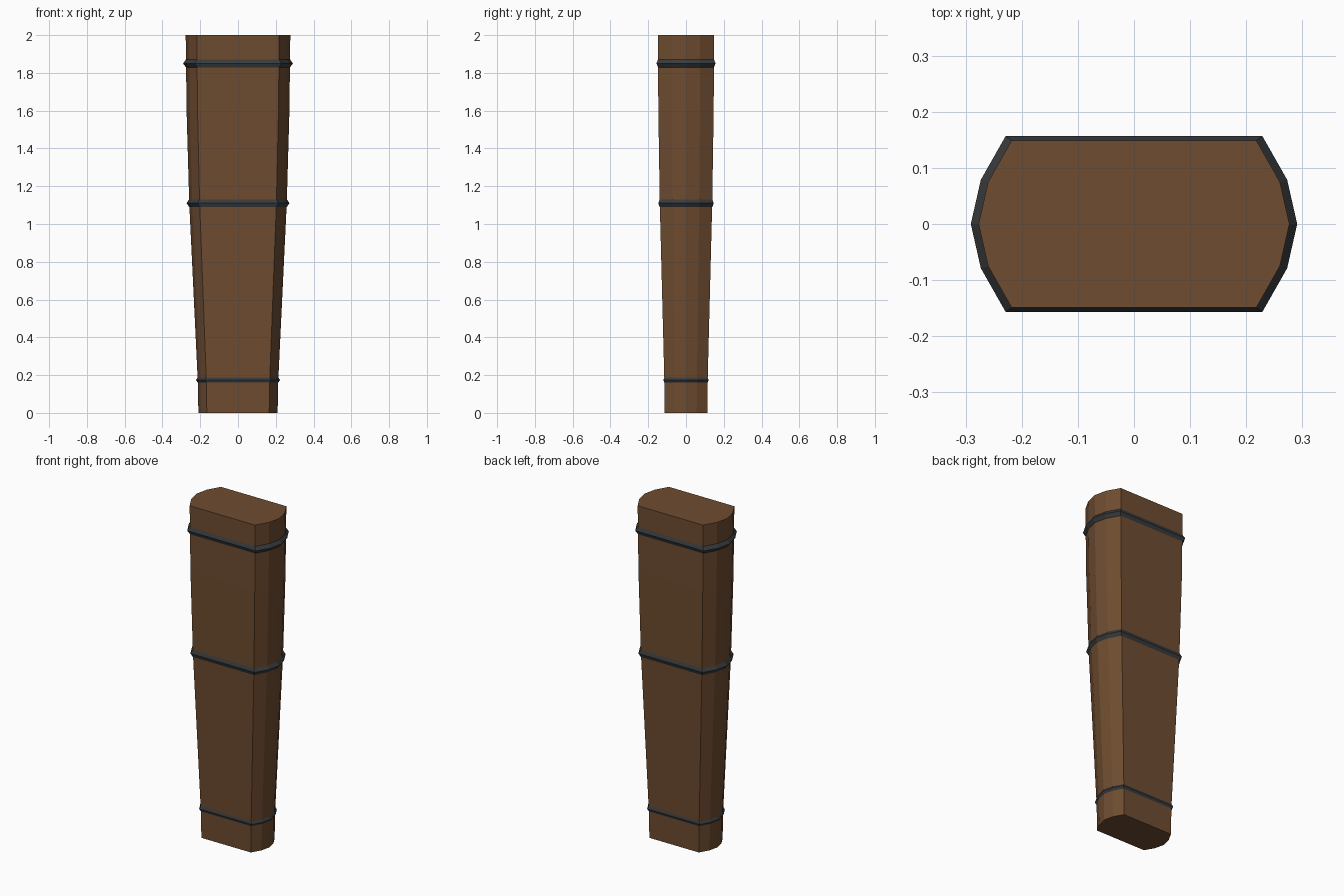
import bpy, bmesh

if "Cube" in bpy.data.objects:
    bpy.data.objects.remove(bpy.data.objects["Cube"])


def material(name, rgb):
    m = bpy.data.materials.new(name)
    m.diffuse_color = (*rgb, 1)
    m.use_nodes = True
    m.node_tree.nodes["Principled BSDF"].inputs["Base Color"].default_value = m.diffuse_color
    return m


# Cross-section at full size: flat front and back, faceted rounded ends
quarter = [(0.277, 0.0), (0.26, 0.075), (0.218, 0.149)]
right = [(x, -y) for x, y in reversed(quarter[1:])] + quarter
section = right + [(-x, -y) for x, y in right]


def loft(name, levels, mat, closed=False):
    """Stack scaled copies of the section; closed joins last ring to first."""
    bm = bmesh.new()
    rings = [[bm.verts.new((x * s, y * s, z)) for x, y in section]
             for z, s in levels]
    n = len(section)
    pairs = list(zip(rings, rings[1:]))
    if closed:
        pairs.append((rings[-1], rings[0]))
    else:
        bm.faces.new(rings[0])
        bm.faces.new(rings[-1])
    for a, b in pairs:
        for i in range(n):
            j = (i + 1) % n
            bm.faces.new((a[i], a[j], b[j], b[i]))
    bmesh.ops.recalc_face_normals(bm, faces=bm.faces)
    mesh = bpy.data.meshes.new(name)
    bm.to_mesh(mesh)
    bm.free()
    mesh.materials.append(mat)
    ob = bpy.data.objects.new(name, mesh)
    bpy.context.collection.objects.link(ob)
    return ob


leather = material("brown_leather", (0.156, 0.072, 0.030))
iron = material("dark_iron", (0.040, 0.043, 0.047))

# Tapered body
loft("tapered_body", [(0, 0.757), (0.174, 0.77), (1.11, 0.932),
                      (1.6, 0.983), (1.85, 0.993), (2, 1.0)], leather)

# Ridged bands: height, half height, body scale there, ridge scale
for name, z, h, s, ridge in [("lower_band", 0.174, 0.014, 0.77, 0.803),
                             ("middle_band", 1.11, 0.021, 0.932, 0.983),
                             ("upper_band", 1.85, 0.021, 0.993, 1.05)]:
    loft(name, [(z - h, s), (z, ridge), (z + h, s + 0.002), (z, s - 0.02)],
         iron, closed=True)
